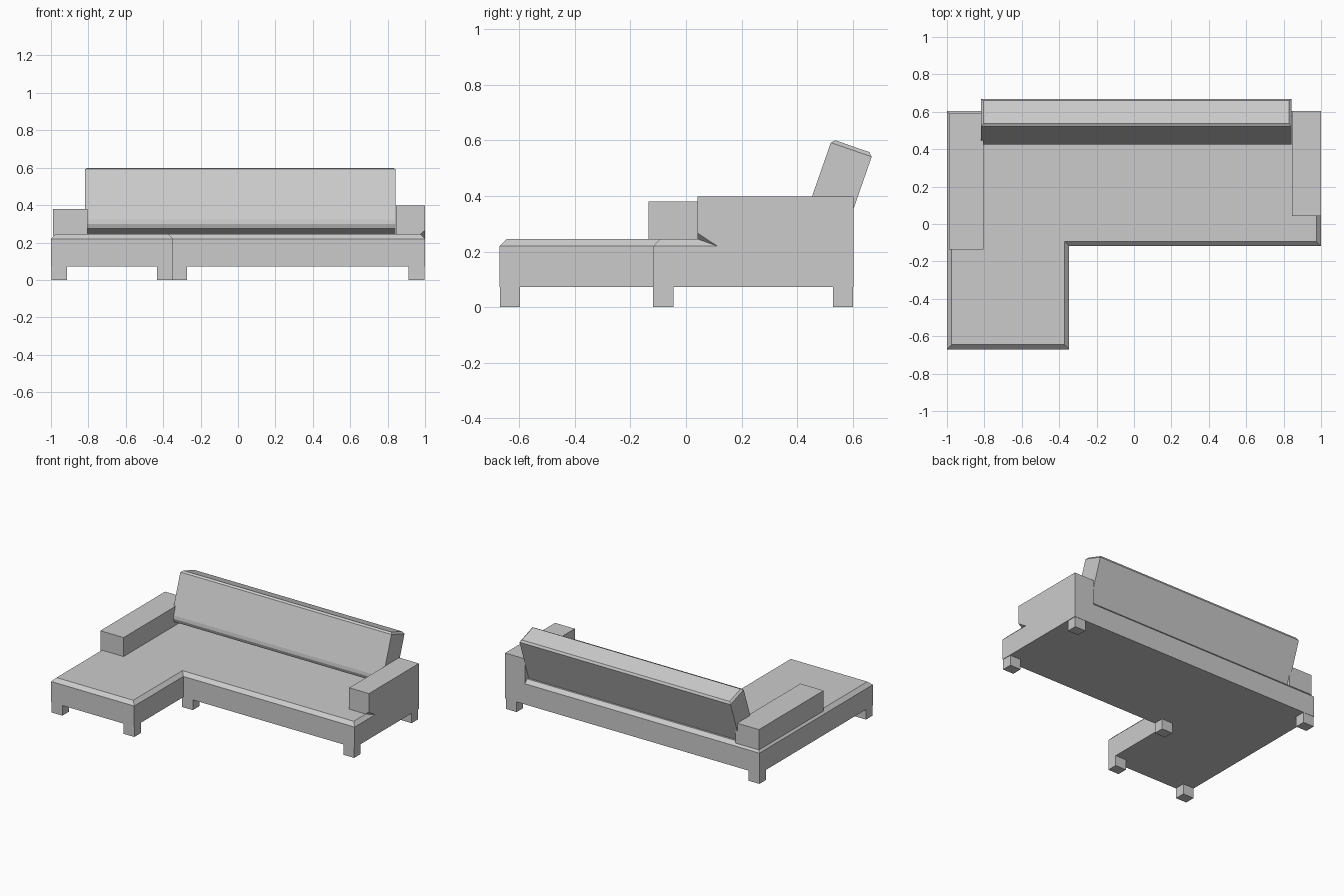
import bpy, bmesh
from mathutils import Vector

if "Cube" in bpy.data.objects:
    bpy.data.objects.remove(bpy.data.objects["Cube"])


def finish(name, bm):
    bmesh.ops.recalc_face_normals(bm, faces=bm.faces)
    mesh = bpy.data.meshes.new(name)
    bm.to_mesh(mesh)
    bm.free()
    ob = bpy.data.objects.new(name, mesh)
    bpy.context.collection.objects.link(ob)
    return ob


def prism(points, offset):
    """Extrude a closed outline of 3D points; returns bmesh and end face."""
    bm = bmesh.new()
    face = bm.faces.new([bm.verts.new(p) for p in points])
    ext = bmesh.ops.extrude_face_region(bm, geom=[face], use_keep_orig=True)["geom"]
    bmesh.ops.translate(bm, vec=offset, verts=[g for g in ext if isinstance(g, bmesh.types.BMVert)])
    end = [g for g in ext if isinstance(g, bmesh.types.BMFace)][0]
    bmesh.ops.recalc_face_normals(bm, faces=bm.faces)
    return bm, end


def box(x0, x1, y0, y1, z0, z1):
    return prism([(x0, y0, z0), (x1, y0, z0), (x1, y1, z0), (x0, y1, z0)], (0, 0, z1 - z0))[0]


def chamfer(bm, edges, width):
    bmesh.ops.bevel(bm, geom=edges, offset=width, segments=1, affect='EDGES', profile=0.5)


# L-shaped seat with chaise, chamfered round its top edge
outline = [(-1, -.67), (-.347, -.67), (-.347, -.118), (1, -.118), (1, .603), (-1, .603)]
bm, top = prism([(x, y, .073) for x, y in outline], (0, 0, .172))
chamfer(bm, list(top.edges), .025)
finish("seat", bm)

# Backrest: leaning slab with rounded lower front edge and chamfered top
profile = [(.525, .604), (.427, .323), (.424, .30), (.433, .275), (.53, .235), (.561, .235), (.672, .553)]
bm, _ = prism([(-.818, y, z) for y, z in profile], (1.66, 0, 0))
top = max(bm.faces, key=lambda f: f.calc_center_median().z)
chamfer(bm, list(top.edges), .013)
finish("backrest", bm)

# Left arm rests on the seat
finish("left_arm", box(-.988, -.805, -.135, .592, .235, .38))

# Right arm is flush with the base, with its lower front corner cut away
bm = box(.845, 1, .042, .603, .22, .397)
a, b, c = Vector((1, .042, .266)), Vector((1, .112, .22)), Vector((.975, .042, .245))
normal = (b - a).cross(c - a)
if normal.z > 0:
    normal.negate()
bmesh.ops.bisect_plane(bm, geom=bm.verts[:] + bm.edges[:] + bm.faces[:],
                       plane_co=a, plane_no=normal, clear_outer=True)
bmesh.ops.holes_fill(bm, edges=[e for e in bm.edges if e.is_boundary])
finish("right_arm", bm)

# Six square legs, given by their lower-left corners
for name, x, y in [("chaise_leg_left", -.998, -.669), ("chaise_leg_right", -.432, -.669),
                   ("inner_corner_leg", -.358, -.118), ("front_leg_right", .911, -.118),
                   ("back_leg_left", -.998, .528), ("back_leg_right", .911, .528)]:
    finish(name, box(x, x + .085, y, y + .073, 0, .08))
